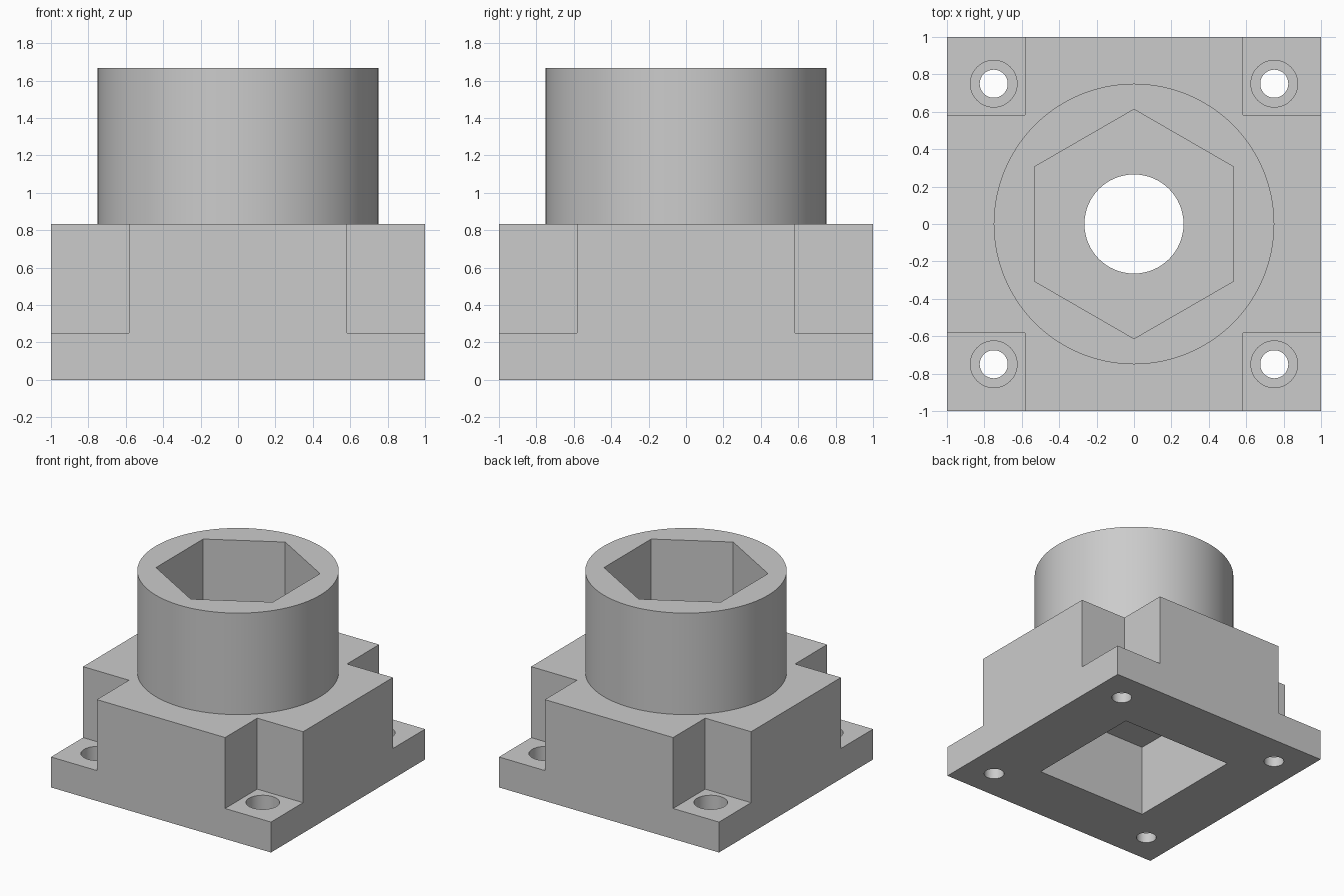
import bpy
import math

cube = bpy.data.objects.get("Cube")
if cube:
    bpy.data.objects.remove(cube, do_unlink=True)

# Main sizes
HALF = 1.0
FLANGE_Z = 0.25
BODY_Z = 0.833
TOP_Z = 1.667
NOTCH = 0.583
SCREW = 0.75
CORNERS = [(sx, sy) for sx in (-1, 1) for sy in (-1, 1)]

grey = bpy.data.materials.new("plain grey")
grey.use_nodes = True
colour = (0.6, 0.6, 0.6, 1.0)
grey.diffuse_color = colour
grey.node_tree.nodes["Principled BSDF"].inputs["Base Color"].default_value = colour


def box(name, x, y, half, z0, z1):
    bpy.ops.mesh.primitive_cube_add(size=1, location=(x, y, (z0 + z1) / 2))
    ob = bpy.context.object
    ob.name = name
    ob.scale = (2 * half, 2 * half, z1 - z0)
    bpy.ops.object.transform_apply(location=False, rotation=False, scale=True)
    return ob


def prism(name, x, y, radius, z0, z1, sides):
    bpy.ops.mesh.primitive_cylinder_add(vertices=sides, radius=radius, depth=z1 - z0,
                                        location=(x, y, (z0 + z1) / 2))
    ob = bpy.context.object
    ob.name = name
    return ob


def combine(target, tool, operation):
    mod = target.modifiers.new(tool.name, 'BOOLEAN')
    mod.operation = operation
    mod.solver = 'EXACT'
    mod.object = tool
    bpy.ops.object.select_all(action='DESELECT')
    target.select_set(True)
    bpy.context.view_layer.objects.active = target
    bpy.ops.object.modifier_apply(modifier=mod.name)
    bpy.data.objects.remove(tool, do_unlink=True)


# Square block with a round collar on top
block = box("mounting_block", 0, 0, HALF, 0, BODY_Z)
combine(block, prism("collar", 0, 0, 0.75, 0.7, TOP_Z, 96), 'UNION')

# Corner notches leave four screw flanges
for sx, sy in CORNERS:
    centre = NOTCH + 0.25
    combine(block, box("notch", sx * centre, sy * centre, 0.25, FLANGE_Z, 0.95), 'DIFFERENCE')

# Counterbored screw holes
for sx, sy in CORNERS:
    x, y = sx * SCREW, sy * SCREW
    combine(block, prism("counterbore", x, y, 0.125, 0.083, 0.4, 48), 'DIFFERENCE')
    combine(block, prism("screw_hole", x, y, 0.075, -0.1, 0.2, 48), 'DIFFERENCE')

# Square pocket below, hexagonal socket above, round bore between them
combine(block, box("square_pocket", 0, 0, 0.5, -0.1, 0.583), 'DIFFERENCE')
combine(block, prism("hex_socket", 0, 0, 0.613, 0.84, TOP_Z + 0.1, 6), 'DIFFERENCE')
combine(block, prism("centre_bore", 0, 0, 0.265, 0.4, 1.0, 64), 'DIFFERENCE')

block.data.materials.clear()
block.data.materials.append(grey)
for poly in block.data.polygons:
    poly.material_index = 0
bpy.ops.object.select_all(action='DESELECT')
block.select_set(True)
bpy.context.view_layer.objects.active = block
bpy.ops.object.shade_smooth_by_angle(angle=math.radians(30))
